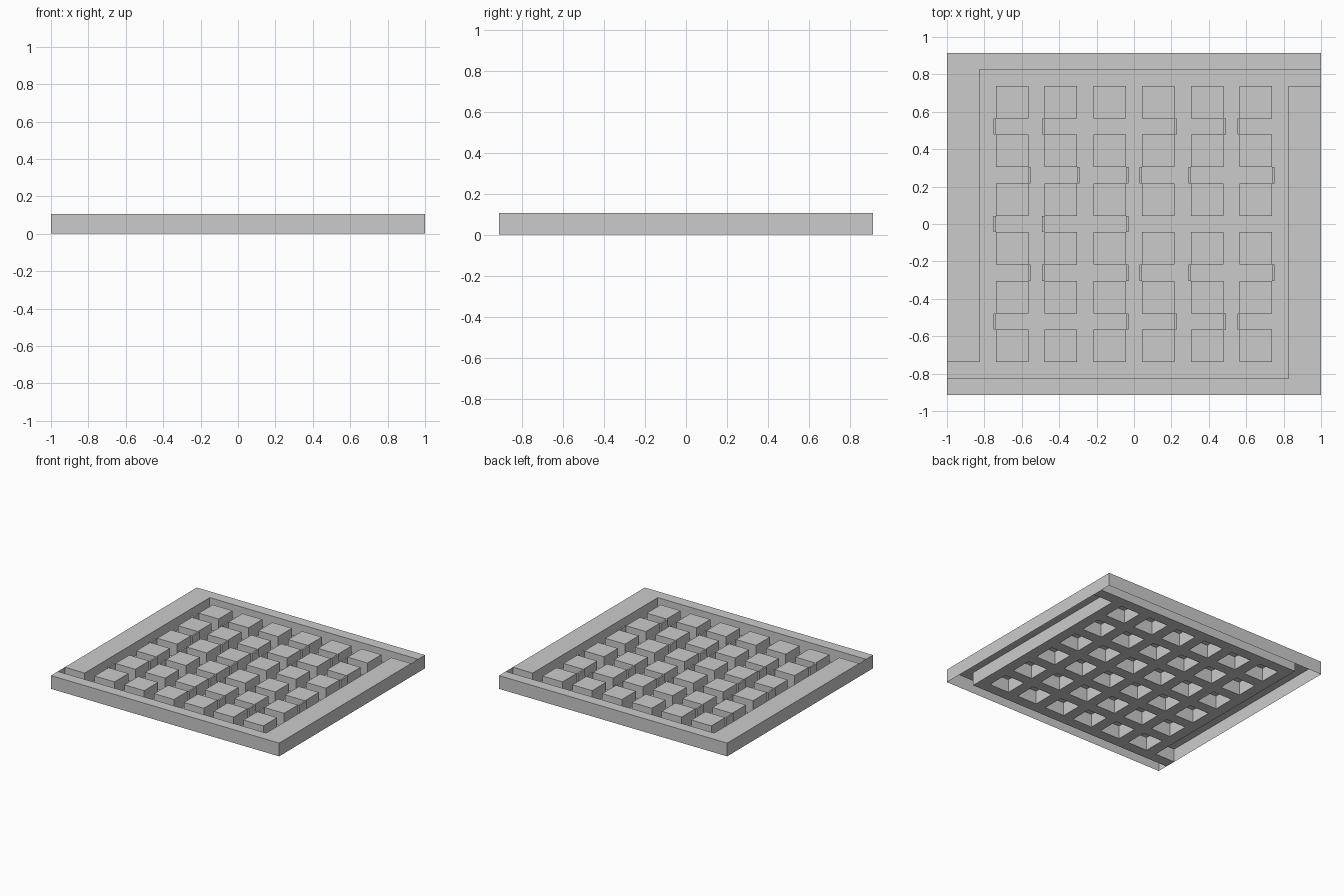
import bpy, bmesh

if "Cube" in bpy.data.objects:
    bpy.data.objects.remove(bpy.data.objects["Cube"])

U = 2 / 23            # one grid cell
NX, NY = 23, 21
H = 0.105             # wall height
T = 0.013             # gate thickness


def px(i): return (i - NX / 2) * U
def py(j): return (j - NY / 2) * U


def corridor(i, j):
    if (j == 1 and i < 2) or (j == 19 and i > 20):   # entrance and exit
        return True
    inside = 2 <= i <= 20 and 1 <= j <= 19
    return inside and ((i - 2) % 3 == 0 or (j - 1) % 3 == 0)


def finish(name, bm):
    bmesh.ops.remove_doubles(bm, verts=bm.verts, dist=1e-5)
    mesh = bpy.data.meshes.new(name)
    bm.to_mesh(mesh)
    bm.free()
    ob = bpy.data.objects.new(name, mesh)
    bpy.context.collection.objects.link(ob)
    return ob


# Maze shell: open underneath, raised blocks and frame, floor at ground level
bm = bmesh.new()


def quad(*pts):
    bm.faces.new([bm.verts.new(p) for p in pts])


def wall(a, b):
    quad((*a, 0), (*b, 0), (*b, H), (*a, H))


for i in range(NX):
    for j in range(NY):
        low = corridor(i, j)
        z = 0 if low else H
        c = [(px(i), py(j)), (px(i + 1), py(j)),
             (px(i + 1), py(j + 1)), (px(i), py(j + 1))]
        quad(*[(*p, z) for p in c])
        for k, (di, dj) in enumerate([(0, -1), (1, 0), (0, 1), (-1, 0)]):
            n, m = i + di, j + dj
            outside = not (0 <= n < NX and 0 <= m < NY)
            if outside or (not low and corridor(n, m)):
                wall(c[k], c[(k + 1) % 4])
bmesh.ops.remove_doubles(bm, verts=bm.verts, dist=1e-5)
bmesh.ops.dissolve_limit(bm, angle_limit=0.02, verts=bm.verts, edges=bm.edges)
finish("maze_shell", bm)

# Thin gates closing gaps between blocks, one letter per column, top row first
gates = ["LL.RRL", "RRRLLR", "LLR...", "RLRLLR", "L.RRRL"]
bm = bmesh.new()
for r, row in enumerate(gates):
    y = py(16 - 3 * r + 0.5)
    for k, side in enumerate(row):
        if side == ".":
            continue
        x = px(3 + 3 * k) - T / 2 if side == "L" else px(5 + 3 * k) + T / 2
        v = bmesh.ops.create_cube(bm, size=1)["verts"]
        bmesh.ops.scale(bm, vec=(T, U, H), verts=v)
        bmesh.ops.translate(bm, vec=(x, y, H / 2), verts=v)
finish("gates", bm)
